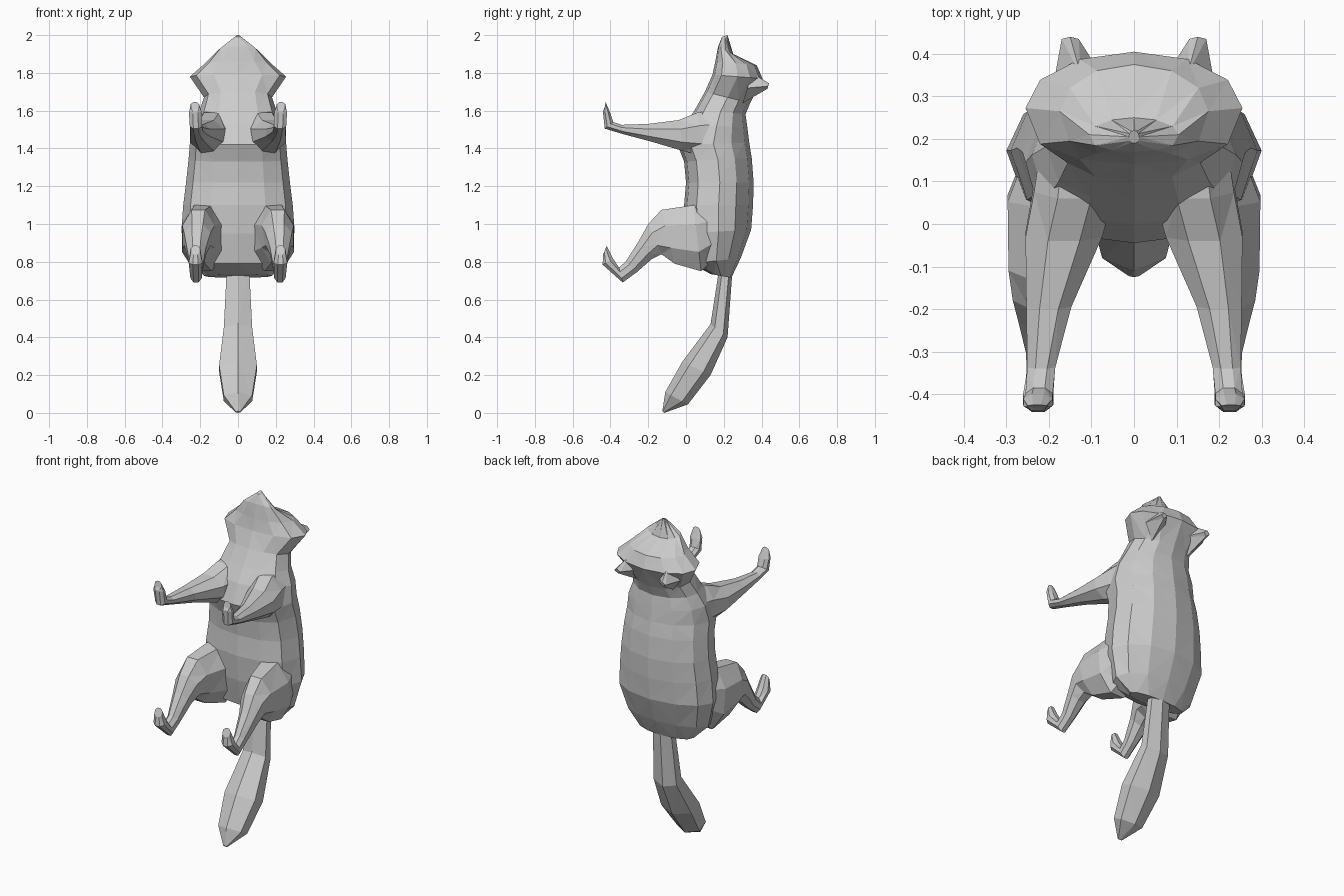
import bpy, bmesh, math

fur = bpy.data.materials.new("grey_fur")
fur.diffuse_color = (0.6, 0.6, 0.6, 1)


def loft(name, rings, sides, mirror=False, turn=0.0, front_power=1.0):
    """Skin oval rings. Each ring: front (y, z), back (y, z), centre x, half width.
    front_power below 1 flattens the front half of each oval."""
    bm = bmesh.new()
    angles = [2 * math.pi * (i + turn) / sides for i in range(sides)]
    cmax = max(abs(math.cos(t)) for t in angles)
    smax = max(abs(math.sin(t)) for t in angles)
    loops = []
    for ya, za, yb, zb, xc, hx in rings:
        loop = []
        for t in angles:
            c, s = math.cos(t) / cmax, math.sin(t) / smax
            if c > 0.01:
                c = c ** front_power
            loop.append(bm.verts.new((xc + hx * s,
                                      (ya + yb) / 2 + (ya - yb) / 2 * c,
                                      (za + zb) / 2 + (za - zb) / 2 * c)))
        loops.append(loop)
    for lo, hi in zip(loops, loops[1:]):
        for i in range(sides):
            j = (i + 1) % sides
            bm.faces.new((lo[i], lo[j], hi[j], hi[i]))
    bm.faces.new(loops[0][::-1])
    bm.faces.new(loops[-1])
    bmesh.ops.triangulate(bm, faces=bm.faces[:], quad_method='SHORT_EDGE')
    bmesh.ops.recalc_face_normals(bm, faces=bm.faces[:])
    me = bpy.data.meshes.new(name)
    bm.to_mesh(me)
    bm.free()
    me.materials.append(fur)
    ob = bpy.data.objects.new(name, me)
    bpy.context.collection.objects.link(ob)
    if mirror:
        ob.modifiers.new("mirror", 'MIRROR').use_mirror_merge = False
    return ob


# Torso, sloping chest, neck and upward-pointing head
loft("body_and_head", [
    (0.13, 0.735, 0.24, 0.715, 0, 0.18),
    (0.03, 0.79, 0.29, 0.82, 0, 0.26),
    (0.00, 0.95, 0.345, 0.97, 0, 0.30),
    (-0.01, 1.10, 0.355, 1.10, 0, 0.29),
    (0.00, 1.22, 0.358, 1.22, 0, 0.275),
    (-0.01, 1.33, 0.348, 1.35, 0, 0.262),
    (-0.045, 1.42, 0.335, 1.43, 0, 0.255),
    (0.00, 1.53, 0.325, 1.51, 0, 0.24),
    (0.05, 1.61, 0.315, 1.58, 0, 0.205),
    (0.10, 1.70, 0.34, 1.64, 0, 0.18),
    (0.14, 1.79, 0.405, 1.77, 0, 0.255),
    (0.155, 1.86, 0.375, 1.84, 0, 0.175),
    (0.17, 1.94, 0.25, 1.90, 0, 0.105),
    (0.19, 1.99, 0.22, 2.00, 0, 0.012)], 12, front_power=0.65)

# Ears
loft("ears", [
    (0.35, 1.80, 0.30, 1.64, 0.125, 0.065),
    (0.44, 1.745, 0.43, 1.715, 0.15, 0.02)], 4, mirror=True)

# Front legs with broad shoulders and upturned paws
loft("front_legs", [
    (0.17, 1.60, 0.20, 1.36, 0.13, 0.09),
    (0.06, 1.59, 0.11, 1.355, 0.14, 0.095),
    (-0.04, 1.55, -0.01, 1.385, 0.165, 0.09),
    (-0.20, 1.53, -0.18, 1.435, 0.20, 0.053),
    (-0.34, 1.525, -0.33, 1.475, 0.218, 0.033),
    (-0.385, 1.54, -0.43, 1.505, 0.223, 0.032),
    (-0.40, 1.585, -0.44, 1.595, 0.226, 0.034),
    (-0.425, 1.645, -0.432, 1.61, 0.228, 0.022)], 8, mirror=True, turn=0.5)

# Hind legs with thighs, hocks and feet
loft("hind_legs", [
    (0.14, 1.10, 0.17, 0.83, 0.16, 0.10),
    (0.04, 1.10, 0.08, 0.75, 0.185, 0.112),
    (-0.13, 1.075, -0.06, 0.79, 0.21, 0.085),
    (-0.20, 1.00, -0.13, 0.84, 0.215, 0.07),
    (-0.25, 0.91, -0.18, 0.815, 0.22, 0.052),
    (-0.32, 0.80, -0.26, 0.745, 0.22, 0.034),
    (-0.355, 0.77, -0.335, 0.69, 0.222, 0.03),
    (-0.385, 0.815, -0.442, 0.785, 0.225, 0.036),
    (-0.42, 0.885, -0.438, 0.84, 0.225, 0.025)], 8, mirror=True, turn=0.5)

# Hanging, swollen tail
loft("tail", [
    (0.175, 0.76, 0.245, 0.74, 0, 0.06),
    (0.13, 0.47, 0.22, 0.40, 0, 0.075),
    (-0.02, 0.27, 0.13, 0.20, 0, 0.10),
    (-0.11, 0.11, 0.01, 0.045, 0, 0.075),
    (-0.125, 0.01, -0.115, 0.0, 0, 0.012)], 6)
